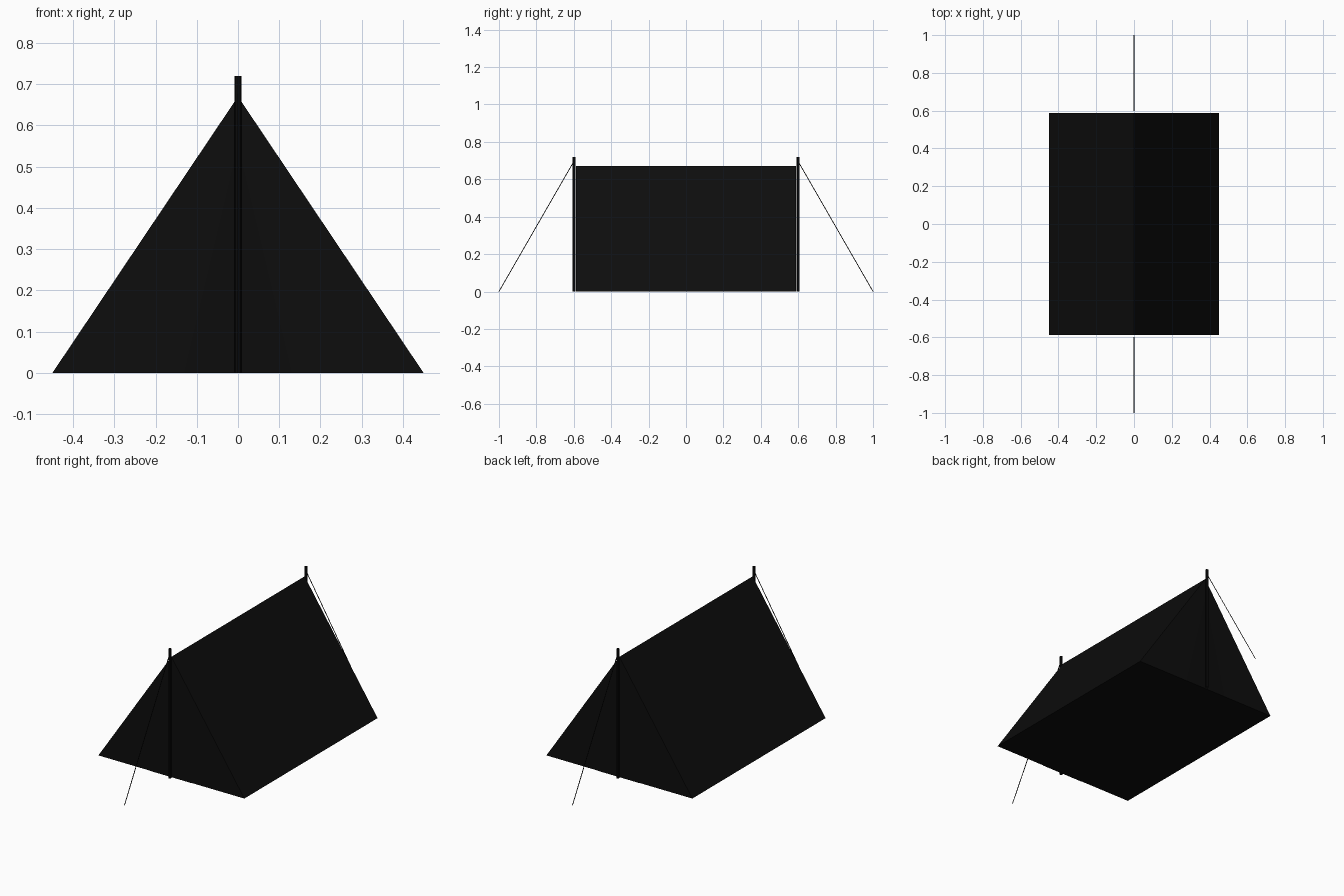
import bpy, bmesh
from mathutils import Vector

if "Cube" in bpy.data.objects:
    bpy.data.objects.remove(bpy.data.objects["Cube"])


def material(name, v):
    m = bpy.data.materials.new(name)
    m.diffuse_color = (v, v, v, 1)
    m.use_nodes = True
    m.node_tree.nodes["Principled BSDF"].inputs["Base Color"].default_value = m.diffuse_color
    return m


canvas = material("black canvas", 0.004)
flap = material("dark flap", 0.0036)
wood = material("dark pole", 0.0033)


def add(name, verts, faces, mat):
    me = bpy.data.meshes.new(name)
    me.from_pydata(verts, [], faces)
    me.materials.append(mat)
    ob = bpy.data.objects.new(name, me)
    bpy.context.collection.objects.link(ob)
    bm = bmesh.new()
    bm.from_mesh(me)
    bmesh.ops.recalc_face_normals(bm, faces=bm.faces)
    bm.to_mesh(me)
    bm.free()
    return ob


def tube(name, a, b, radius, sides, mat):
    """Open-ended straight tube between two points."""
    a, b = Vector(a), Vector(b)
    d = b - a
    bpy.ops.mesh.primitive_cylinder_add(vertices=sides, radius=radius, depth=d.length,
                                        end_fill_type='NOTHING', location=(a + b) / 2,
                                        rotation=d.to_track_quat('Z', 'Y').to_euler())
    ob = bpy.context.object
    ob.name = name
    ob.data.materials.append(mat)


# Tent body: triangular prism with floor
W, L, H = 0.45, 0.587, 0.67
body = [(x, y, z) for y in (-L, L) for x, z in ((-W, 0), (W, 0), (0, H))]
add("tent_body", body,
    [(0, 1, 2), (3, 5, 4), (0, 3, 4, 1), (1, 4, 5, 2), (0, 2, 5, 3)], canvas)

for side, s in (("front", -1), ("back", 1)):
    # Door flap lying just outside the end wall
    y = s * (L + 0.002)
    tri = (0, 1, 2) if s < 0 else (0, 2, 1)
    door = add(side + "_door", [(-0.13, y, 0), (0.13, y, 0), (0, y, 0.55)], [tri], flap)
    if door.data.polygons[0].normal.y * s < 0:
        door.data.flip_normals()
    # Upright pole and guy rope
    tube(side + "_pole", (0, s * 0.6, 0), (0, s * 0.6, 0.72), 0.008, 8, wood)
    tube(side + "_guy_rope", (0, s * 0.6, 0.695), (0, s * 1.0, 0), 0.002, 6, wood)
